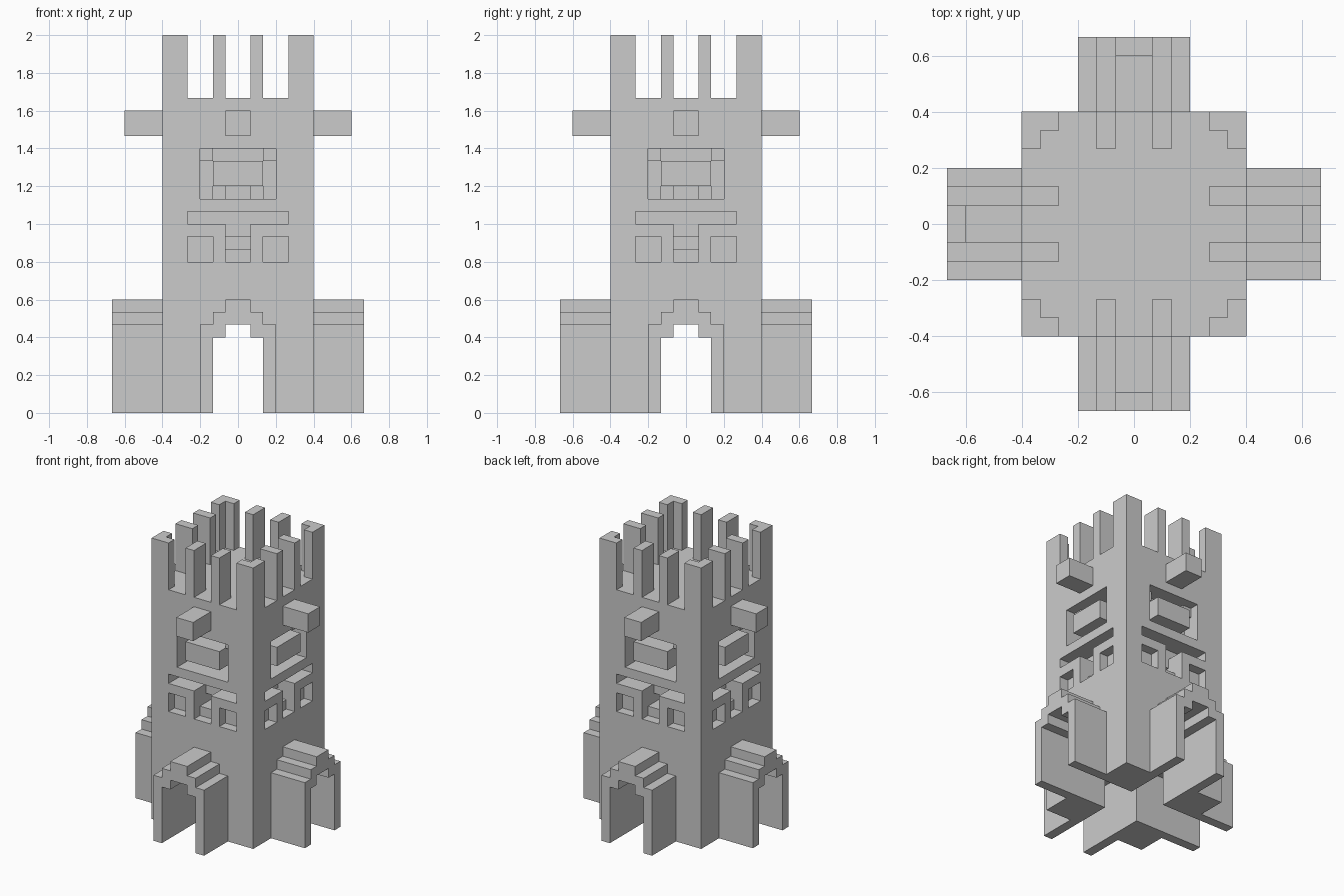
import bpy
import bmesh
import math
from mathutils import Matrix, Vector

U = 1 / 15          # one building block
HALF, ROOF = 6, 25  # tower half width and roof height, in blocks

cube = bpy.data.objects.get("Cube")
if cube:
    bpy.data.objects.remove(cube, do_unlink=True)

stone = bpy.data.materials.new("grey_stone")
stone.use_nodes = True
stone.diffuse_color = (0.6, 0.6, 0.6, 1)
stone.node_tree.nodes["Principled BSDF"].inputs["Base Color"].default_value = (0.6, 0.6, 0.6, 1)


def finish(name, bm, turn=0):
    """Scale from blocks to units, turn to one of the four sides and link."""
    bmesh.ops.recalc_face_normals(bm, faces=bm.faces)
    bm.transform(Matrix.Rotation(turn * math.pi / 2, 4, "Z") @ Matrix.Scale(U, 4))
    mesh = bpy.data.meshes.new(name)
    bm.to_mesh(mesh)
    bm.free()
    mesh.materials.append(stone)
    bpy.context.collection.objects.link(bpy.data.objects.new(name, mesh))


def box(name, low, high, turn=0):
    bm = bmesh.new()
    low, high = Vector(low), Vector(high)
    bmesh.ops.create_cube(bm, size=1)
    for v in bm.verts:
        v.co = (low + high) / 2 + v.co * (high - low)
    finish(name, bm, turn)


def extrude(name, points, direction, turn=0):
    """Extrude a flat outline into a solid."""
    bm = bmesh.new()
    face = bm.faces.new([bm.verts.new(p) for p in points])
    moved = bmesh.ops.extrude_face_region(bm, geom=[face], use_keep_orig=True)
    new_verts = [g for g in moved["geom"] if isinstance(g, bmesh.types.BMVert)]
    bmesh.ops.translate(bm, verts=new_verts, vec=direction)
    finish(name, bm, turn)


# Openings on every side, mirrored: offset from, offset to, bottom, top, depth
CUTS = [
    (0, 2, 0, 6, HALF), (0, 1, 6, 7, HALF),            # stepped passage
    (2, 4, 12, 14, 1),                                 # square niches
    (0, 4, 15, 16, 2), (0, 1, 14, 15, 2),              # T-shaped slot
    (0, 1, 13, 14, 3), (0, 1, 12, 13, 1),
    (2, 3, 17, 20, 2), (2, 3, 20, 21, 1),              # window surround
    (0, 2, 20, 21, 2), (1, 2, 17, 18, 3), (0, 1, 17, 18, 4),
]


def solid(i, j, k):
    """True where the tower has a block."""
    x, y, z = i + 0.5, j + 0.5, k + 0.5
    if max(abs(x), abs(y)) > HALF or not 0 < z < ROOF:
        return False
    for across, out in ((x, y), (x, -y), (y, x), (y, -x)):
        for a, b, low, high, depth in CUTS:
            if a < abs(across) < b and low < z < high and HALF - out < depth:
                return False
    return True


# Tower body: skin of all blocks, with flat areas merged
bm = bmesh.new()
corners = {}


def corner(p):
    key = tuple(round(c) for c in p)
    if key not in corners:
        corners[key] = bm.verts.new(key)
    return corners[key]


for i in range(-HALF, HALF):
    for j in range(-HALF, HALF):
        for k in range(ROOF):
            if not solid(i, j, k):
                continue
            centre = Vector((i, j, k)) + Vector((0.5, 0.5, 0.5))
            for axis in range(3):
                for sign in (-1, 1):
                    n = Vector((0, 0, 0))
                    n[axis] = sign
                    if solid(i + int(n.x), j + int(n.y), k + int(n.z)):
                        continue
                    s = Vector((0, 0, 0))
                    s[(axis + 1) % 3] = 1
                    t = n.cross(s)
                    quad = [centre + (n + a * s + b * t) / 2
                            for a, b in ((-1, -1), (1, -1), (1, 1), (-1, 1))]
                    bm.faces.new([corner(p) for p in quad])
bmesh.ops.dissolve_limit(bm, angle_limit=0.01, verts=bm.verts, edges=bm.edges)
finish("tower_body", bm)

# Porch outline: right half, mirrored to the left
porch_outer = [(2, 0), (3, 0), (3, 7), (2, 7), (2, 8), (1, 8), (1, 9)]
porch_inner = [(1, 7), (1, 6), (2, 6)]
half = porch_inner + porch_outer
outline = half + [(-x, z) for x, z in reversed(half)]
porch = [(x, -10, z) for x, z in outline]

# Corner merlon outline, an L one block thick
merlon = [(-6, -6), (-4, -6), (-4, -5), (-5, -5), (-5, -4), (-6, -4)]

for turn, side in enumerate(("front", "left", "back", "right")):
    extrude(side + "_porch", porch, (0, 4, 0), turn)
    box(side + "_beam", (-1, -9, 22), (1, -6, 24), turn)
    box(side + "_window_block", (-2, -6, 18), (2, -2, 20), turn)
    extrude(side + "_corner_merlon", [(x, y, ROOF) for x, y in merlon], (0, 0, 5), turn)
    for x in (-2, 1):
        box(side + "_merlon", (x, -6, ROOF), (x + 1, -4, ROOF + 5), turn)
